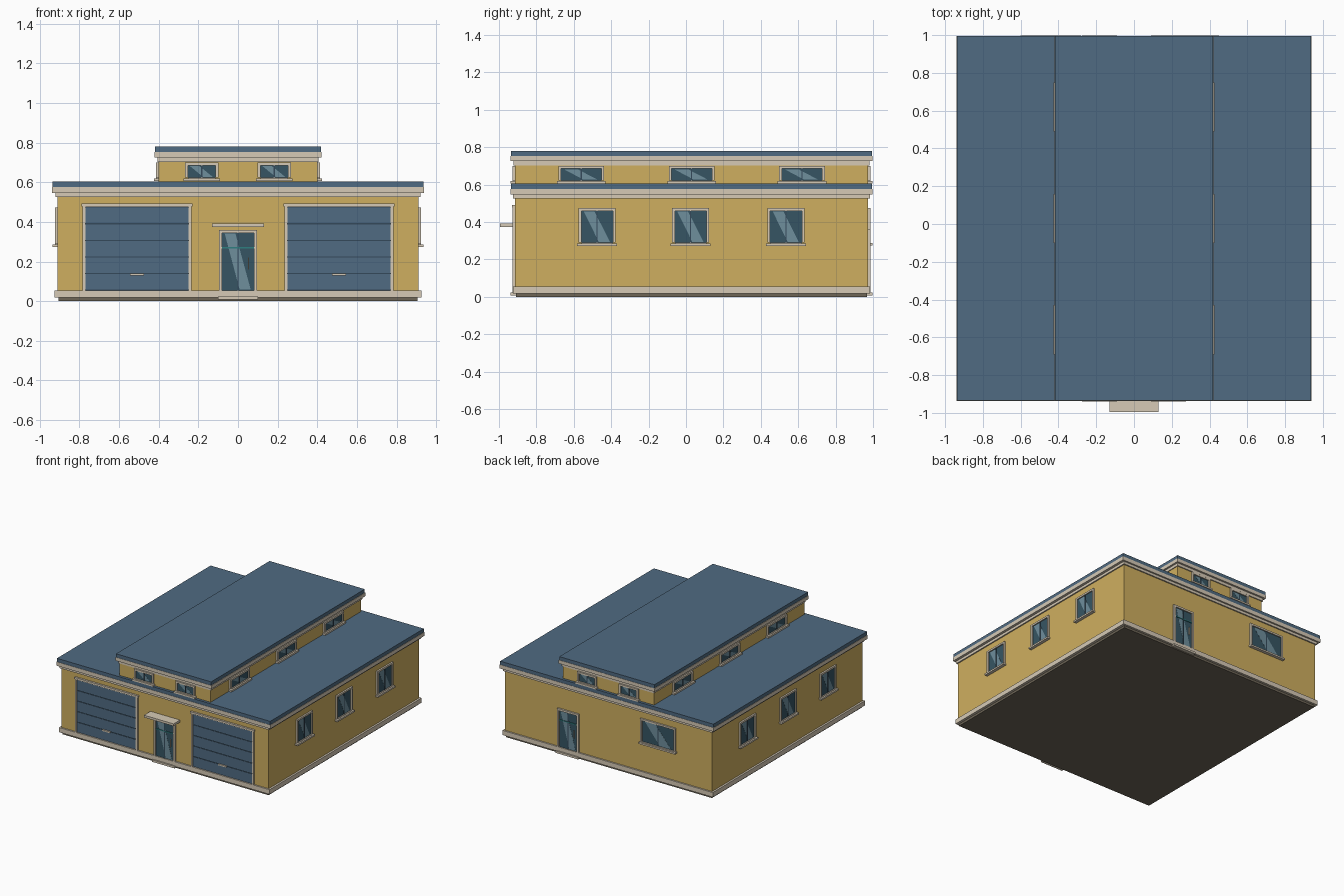
import bpy, bmesh
from mathutils import Vector

if "Cube" in bpy.data.objects:
    bpy.data.objects.remove(bpy.data.objects["Cube"])


def material(name, hexa):
    m = bpy.data.materials.new(name)
    rgb = [int(hexa[i:i + 2], 16) / 255 for i in (0, 2, 4)]
    m.diffuse_color = [((c + 0.055) / 1.055) ** 2.4 for c in rgb] + [1]
    m.use_nodes = True
    m.node_tree.nodes["Principled BSDF"].inputs["Base Color"].default_value = m.diffuse_color
    return m


WALL = material("ochre_wall", "CFAF60")
TRIM = material("cream_trim", "D6CAB6")
BLUE = material("slate_blue", "506B82")
DARK = material("dark_groove", "34495A")
GLASS = material("glass", "365563")
GLINT = material("glass_glint", "6E8E9C")
TEAL = material("teal_bar", "2F7F80")
BASE = material("base", "6E6657")

Y0, Y1 = -0.914, 0.973
YC = (Y0 + Y1) / 2
# wall planes: origin, horizontal axis, outward normal
X, Y = Vector((1, 0, 0)), Vector((0, 1, 0))
FRONT = (Vector((0, Y0, 0)), X, -Y)
BACK = (Vector((0, Y1, 0)), -X, Y)


def side(x):
    s = 1 if x > 0 else -1
    return (Vector((x, YC, 0)), Y * s, X * s)


def prism(name, wall, polys, d0, d1, mat):
    """Extrude (u, z) polygons outward from a wall between depths d0 and d1."""
    o, u, n = wall
    bm = bmesh.new()
    for poly in polys:
        a, b = [[bm.verts.new(o + u * p + n * d + Vector((0, 0, z))) for p, z in poly]
                for d in (d0, d1)]
        bm.faces.new(a)
        bm.faces.new(b[::-1])
        for i in range(len(a)):
            j = (i + 1) % len(a)
            bm.faces.new((a[i], b[i], b[j], a[j]))
    bmesh.ops.recalc_face_normals(bm, faces=bm.faces)
    me = bpy.data.meshes.new(name)
    bm.to_mesh(me)
    bm.free()
    me.materials.append(mat)
    ob = bpy.data.objects.new(name, me)
    bpy.context.collection.objects.link(ob)
    return ob


def rect(u0, u1, z0, z1):
    return [(u0, z0), (u1, z0), (u1, z1), (u0, z1)]


def slab(name, hx, z0, z1, out, mat):
    """Full-depth box of half width hx, projecting past front and back walls."""
    return prism(name, FRONT, [rect(-hx, hx, z0, z1)], -(Y1 - Y0) - out, out, mat)


def frame(name, wall, c, w, z0, z1, t, out=0.013, bottom=True):
    bars = [rect(c - w - t, c - w, z0, z1 + t), rect(c + w, c + w + t, z0, z1 + t),
            rect(c - w, c + w, z1, z1 + t)]
    if bottom:
        bars.append(rect(c - w, c + w, z0 - t, z0))
    prism(name, wall, bars, -0.005, out, TRIM)


def glazing(name, wall, c, w, z0, z1):
    prism(name + "_glass", wall, [rect(c - w, c + w, z0, z1)], -0.005, 0.004, GLASS)
    gl = lambda a, b, e, f: [(c - w + 2 * w * p, z) for p, z in
                             ((a, z1 - .004), (b, z1 - .004), (f, z0 + .004), (e, z0 + .004))]
    prism(name + "_glint", wall, [gl(.08, .42, .55, .9)], 0.003, 0.005, GLINT)
    prism(name + "_mullion", wall, [rect(c - .003, c + .003, z0, z1)], 0, 0.008, DARK)


def window(name, wall, c, w, z0, z1, sill):
    glazing(name, wall, c, w, z0, z1)
    frame(name + "_frame", wall, c, w, z0, z1, 0.014)
    prism(name + "_sill", wall, [rect(c - w - sill, c + w + sill, z0 - .017, z0 - .004)],
          -0.005, 0.025, TRIM)


def entry(name, wall, c):
    glazing(name, wall, c, .08, .055, .345)
    frame(name + "_frame", wall, c, .08, .02, .345, .015, .014, False)
    prism(name + "_transom", wall, [rect(c - .08, c + .08, .267, .274)], 0, 0.009, TEAL)
    prism(name + "_handle", wall, [rect(c + .05, c + .056, .16, .22)], 0, 0.013, TRIM)
    prism(name + "_step", wall, [rect(c - .1, c + .1, .008, .024)], -0.005, 0.024, TRIM)


def garage_door(name, c):
    w, z0, z1 = .26, .055, .475
    prism(name + "_backing", FRONT, [rect(c - w, c + w, z0, z1)], -0.005, 0.002, DARK)
    h = (z1 - z0) / 5
    prism(name + "_panels", FRONT,
          [rect(c - w, c + w, z0 + i * h + .003, z0 + (i + 1) * h - .003) for i in range(5)],
          0, 0.006, BLUE)
    frame(name + "_frame", FRONT, c, w, .02, z1, .015, .013, False)
    prism(name + "_header", FRONT, [rect(c - .28, c + .28, z1 + .003, z1 + .017)],
          0, 0.015, TRIM)
    prism(name + "_handle", FRONT, [rect(c - .035, c + .035, .13, .14)], 0, 0.014, TRIM)


# main hall: base, plinth, walls, cornice and roof
slab("base_slab", .905, 0, .02, -.005, BASE)
slab("plinth", .925, .018, .055, .012, TRIM)
slab("main_walls", .91, .05, .545, 0, WALL)
slab("main_lower_cornice", .92, .527, .547, .01, TRIM)
slab("main_upper_cornice", .94, .547, .577, .023, TRIM)
slab("main_roof", .937, .577, .605, .021, BLUE)

# raised clerestory
slab("clerestory_walls", .4, .6, .72, 0, WALL)
slab("clerestory_lower_cornice", .407, .703, .725, .008, TRIM)
slab("clerestory_upper_cornice", .422, .725, .752, .023, TRIM)
slab("clerestory_roof", .418, .752, .78, .021, BLUE)

# front doors and canopy
for s, n in ((-1, "left"), (1, "right")):
    garage_door("garage_door_" + n, s * .51)
entry("front_door", FRONT, 0)
prism("front_canopy", FRONT, [rect(-.13, .13, .374, .392)], -.005, .081, TRIM)

# back door and wide window
entry("back_door", BACK, -.35)
window("back_window", BACK, .44, .14, .292, .46, .02)

# side windows on both levels
for s, n in ((-1, "left"), (1, "right")):
    for i, (lo, up) in enumerate(((-.475, -.56), (.025, .03), (.535, .62))):
        window(f"{n}_window_{i}", side(s * .91), s * (lo - YC), .085, .29, .46, .022)
        window(f"{n}_high_window_{i}", side(s * .4), s * (up - YC), .108, .623, .685, .022)

# small front and back clerestory windows
for wall, n in ((FRONT, "front"), (BACK, "back")):
    for s in (-1, 1):
        window(f"{n}_high_window_{'left' if s < 0 else 'right'}", wall, s * .183, .07,
               .623, .685, .022)
